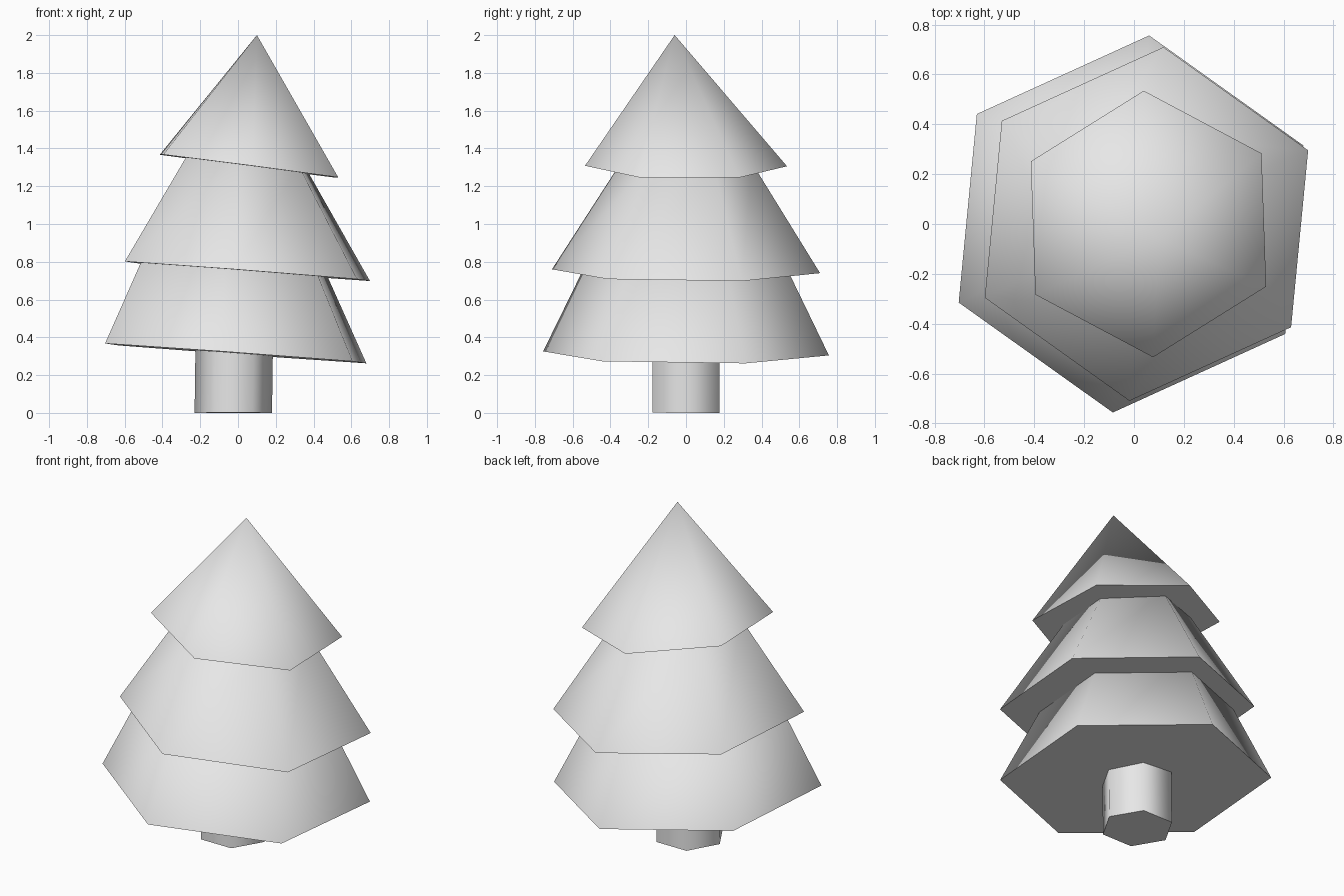
import bpy
import bmesh
from math import cos, sin, radians
from mathutils import Vector

SIDES = 6

cube = bpy.data.objects.get("Cube")
if cube:
    bpy.data.objects.remove(cube, do_unlink=True)

grey = bpy.data.materials.new("plain grey")
grey.use_nodes = True
colour = (0.8, 0.8, 0.8, 1)
grey.diffuse_color = colour
grey.node_tree.nodes["Principled BSDF"].inputs["Base Color"].default_value = colour


def ring(bm, centre, radius, turn, lean):
    """Six-sided ring whose plane drops by lean per unit of x."""
    c = Vector(centre)
    verts = []
    for i in range(SIDES):
        a = radians(turn + i * 360 / SIDES)
        x, y = radius * cos(a), radius * sin(a)
        verts.append(bm.verts.new(c + Vector((x, y, -lean * x - 0.007 * y))))
    return verts


def tapered(name, base, base_r, top, top_r, turn, lean):
    """Closed six-sided frustum, or a pointed cone when top_r is zero."""
    bm = bmesh.new()
    low = ring(bm, base, base_r, turn, lean)
    bm.faces.new(list(reversed(low)))
    if top_r:
        high = ring(bm, top, top_r, turn, lean)
        bm.faces.new(high)
    else:
        tip = bm.verts.new(top)
    for i in range(SIDES):
        j = (i + 1) % SIDES
        if top_r:
            bm.faces.new((low[i], low[j], high[j], high[i]))
        else:
            bm.faces.new((low[i], low[j], tip))
    mesh = bpy.data.meshes.new(name)
    bm.to_mesh(mesh)
    bm.free()
    mesh.materials.append(grey)
    obj = bpy.data.objects.new(name, mesh)
    bpy.context.collection.objects.link(obj)
    # Smooth sides, crisp rims
    bpy.ops.object.select_all(action="DESELECT")
    obj.select_set(True)
    bpy.context.view_layer.objects.active = obj
    bpy.ops.object.shade_smooth_by_angle(angle=radians(70))
    return obj


# Trunk, running up into the lowest tier
tapered("trunk", (-0.025, 0, 0), 0.205, (-0.02, 0, 0.36), 0.205, 0, 0)

# Foliage tiers, each slightly tilted
tapered("lower_foliage", (-0.012, 0, 0.315), 0.76, (-0.02, 0, 0.765), 0.54, 84.5, 0.073)
tapered("middle_foliage", (0.05, 0, 0.75), 0.713, (0.04, 0.005, 1.33), 0.345, 84.5, 0.077)
tapered("top_foliage", (0.058, 0, 1.307), 0.535, (0.1, -0.06, 2), 0, 92, 0.13)
